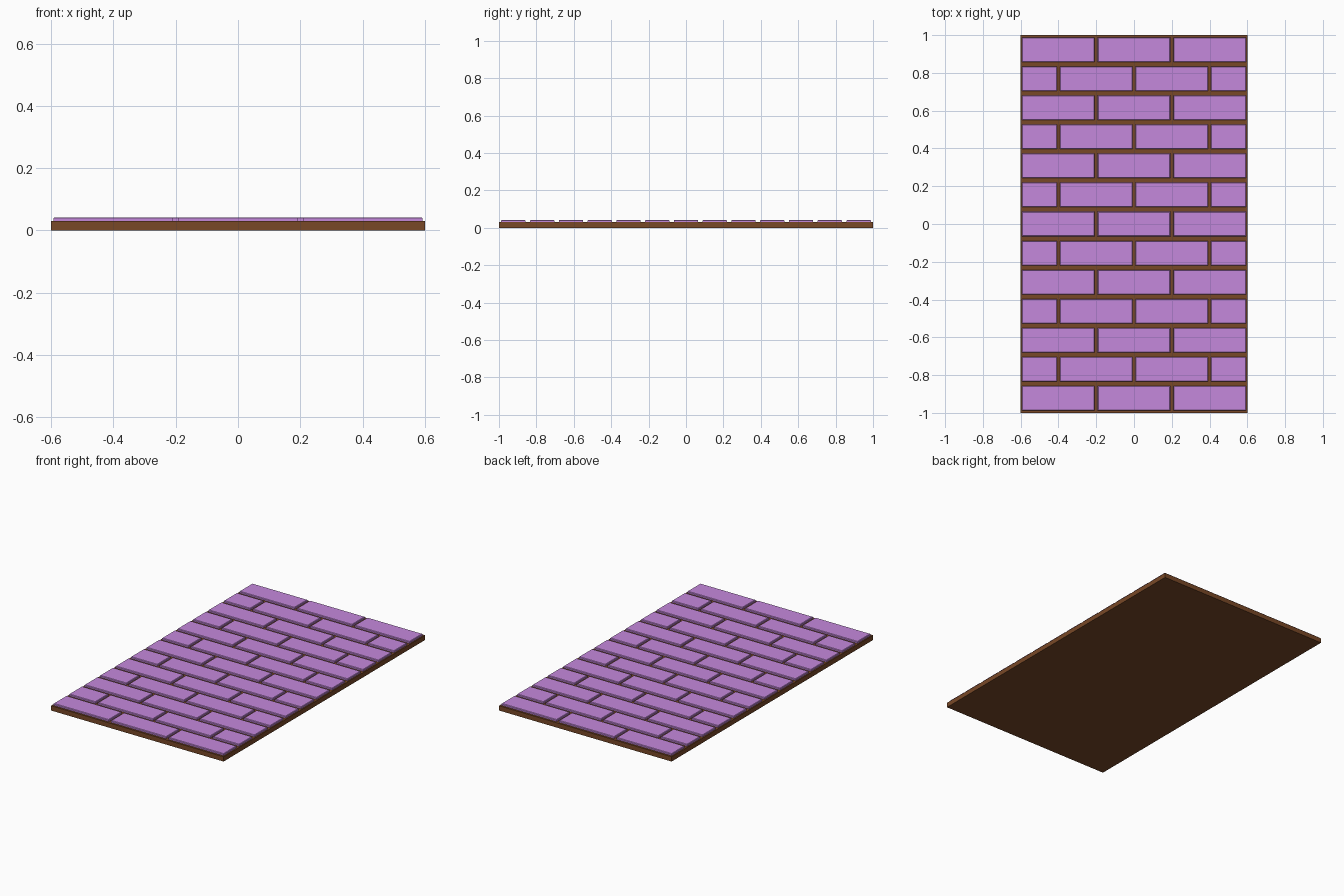
import bpy, bmesh

if "Cube" in bpy.data.objects:
    bpy.data.objects.remove(bpy.data.objects["Cube"])


def material(name, color):
    m = bpy.data.materials.new(name)
    m.diffuse_color = color
    m.use_nodes = True
    m.node_tree.nodes["Principled BSDF"].inputs["Base Color"].default_value = m.diffuse_color
    return m


def block(name, x0, x1, y0, y1, z0, z1, mat, chamfer=0.0):
    bm = bmesh.new()
    bmesh.ops.create_cube(bm, size=1)
    for v in bm.verts:
        v.co.x = x1 if v.co.x > 0 else x0
        v.co.y = y1 if v.co.y > 0 else y0
        v.co.z = z1 if v.co.z > 0 else z0
    if chamfer:
        top = [e for e in bm.edges if all(v.co.z > z1 - 1e-6 for v in e.verts)]
        bmesh.ops.bevel(bm, geom=top, offset=chamfer, segments=1,
                        affect='EDGES', profile=0.5)
    mesh = bpy.data.meshes.new(name)
    bm.to_mesh(mesh)
    bm.free()
    mesh.materials.append(mat)
    obj = bpy.data.objects.new(name, mesh)
    bpy.context.collection.objects.link(obj)
    return obj


brown = material("mortar_brown", (0.19, 0.065, 0.02, 1))
purple = material("brick_purple", (0.56, 0.25, 0.72, 1))

# Backing slab
block("backing_slab", -0.6, 0.6, -1, 1, 0, 0.03, brown)

# Brick courses in running bond, half bricks at the ends of every other course
ROWS, PITCH = 13, 2 / 13
GAP_X, GAP_Y = 0.016, 0.024
full = [-0.6, -0.2, 0.2, 0.6]
offset = [-0.6, -0.4, 0.0, 0.4, 0.6]
for r in range(ROWS):
    y0 = -1 + r * PITCH + GAP_Y / 2
    y1 = y0 + PITCH - GAP_Y
    joints = offset if r % 2 else full
    for i, (a, b) in enumerate(zip(joints, joints[1:])):
        block(f"brick_{r + 1}_{i + 1}", a + GAP_X / 2, b - GAP_X / 2,
              y0, y1, 0.029, 0.042, purple, 0.003)
